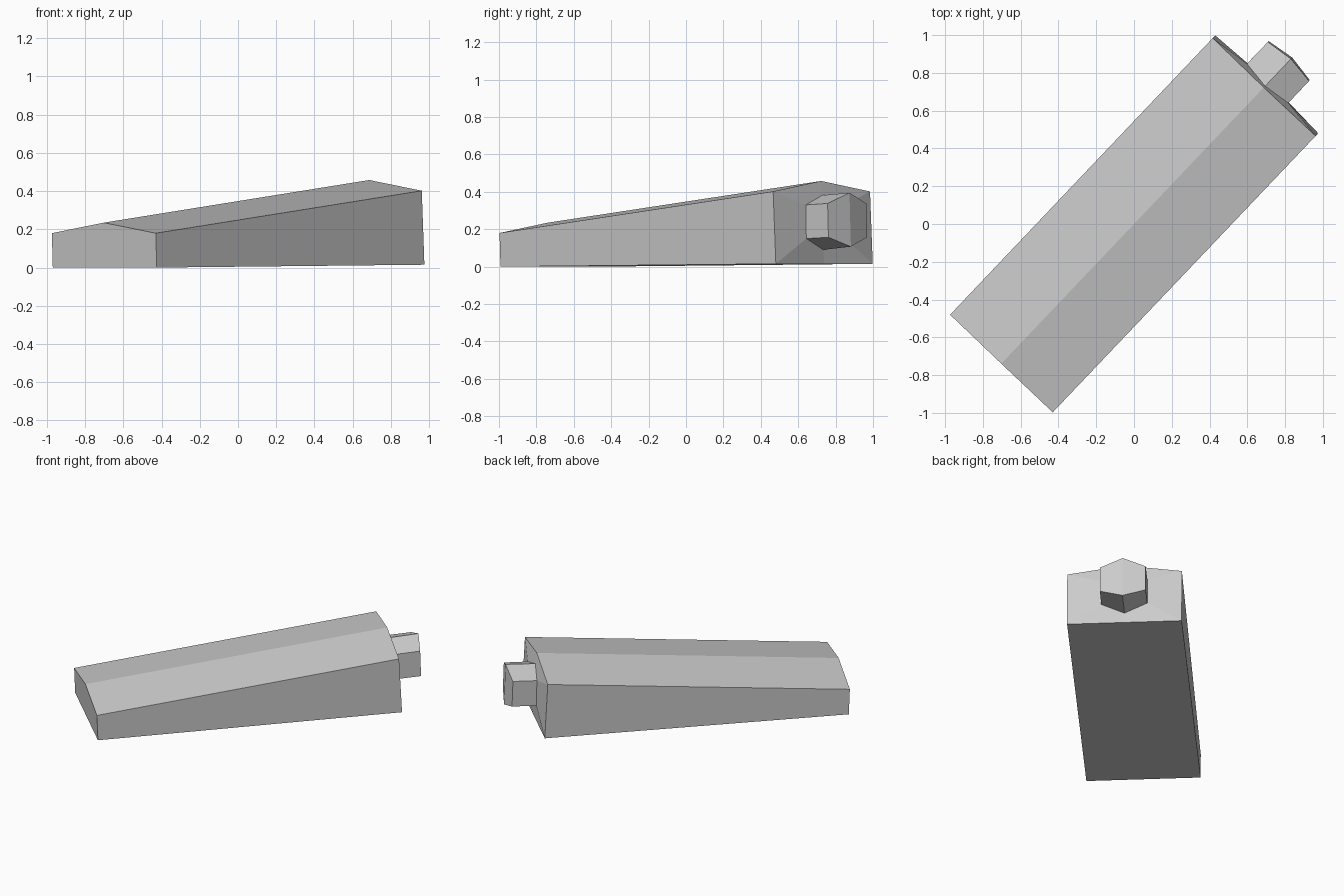
import bpy
import bmesh
import math

if "Cube" in bpy.data.objects:
    bpy.data.objects.remove(bpy.data.objects["Cube"])

# Direction the long axis points in plan
ANGLE = math.atan2(0.725, 0.689)


def section(half_width, bottom, low, high, ridge):
    """Symmetric six-sided section; each argument after the width is (along, z)."""
    w = half_width
    return [(bottom[0], 0, bottom[1]), (low[0], -w, low[1]), (high[0], -w, high[1]),
            (ridge[0], 0, ridge[1]), (high[0], w, high[1]), (low[0], w, low[1])]


# Sections: thin front end, tall rear end, plug root, plug tip
sections = [
    section(0.375, (-1.012, 0.0), (-1.012, 0.0), (-1.019, 0.18), (-1.020, 0.235)),
    section(0.376, (1.020, 0.015), (1.020, 0.015), (1.000, 0.402), (0.997, 0.458)),
    section(0.151, (1.012, 0.09), (1.031, 0.15), (1.027, 0.33), (1.007, 0.382)),
    section(0.150, (1.216, 0.107), (1.193, 0.157), (1.187, 0.338), (1.206, 0.395)),
]

# Loft the wedge body and its plug as one closed skin
bm = bmesh.new()
rings = [[bm.verts.new(p) for p in s] for s in sections]
for a, b in zip(rings, rings[1:]):
    for i in range(6):
        j = (i + 1) % 6
        bm.faces.new((a[i], a[j], b[j], b[i]))

# End caps, folded along the vertical centre line
for r in (rings[0], rings[-1]):
    bm.faces.new((r[0], r[1], r[2], r[3]))
    bm.faces.new((r[0], r[3], r[4], r[5]))
bmesh.ops.recalc_face_normals(bm, faces=bm.faces)

mesh = bpy.data.meshes.new("wedge_body_with_plug")
bm.to_mesh(mesh)
bm.free()
body = bpy.data.objects.new("wedge_body_with_plug", mesh)
body.rotation_euler.z = ANGLE
bpy.context.collection.objects.link(body)
